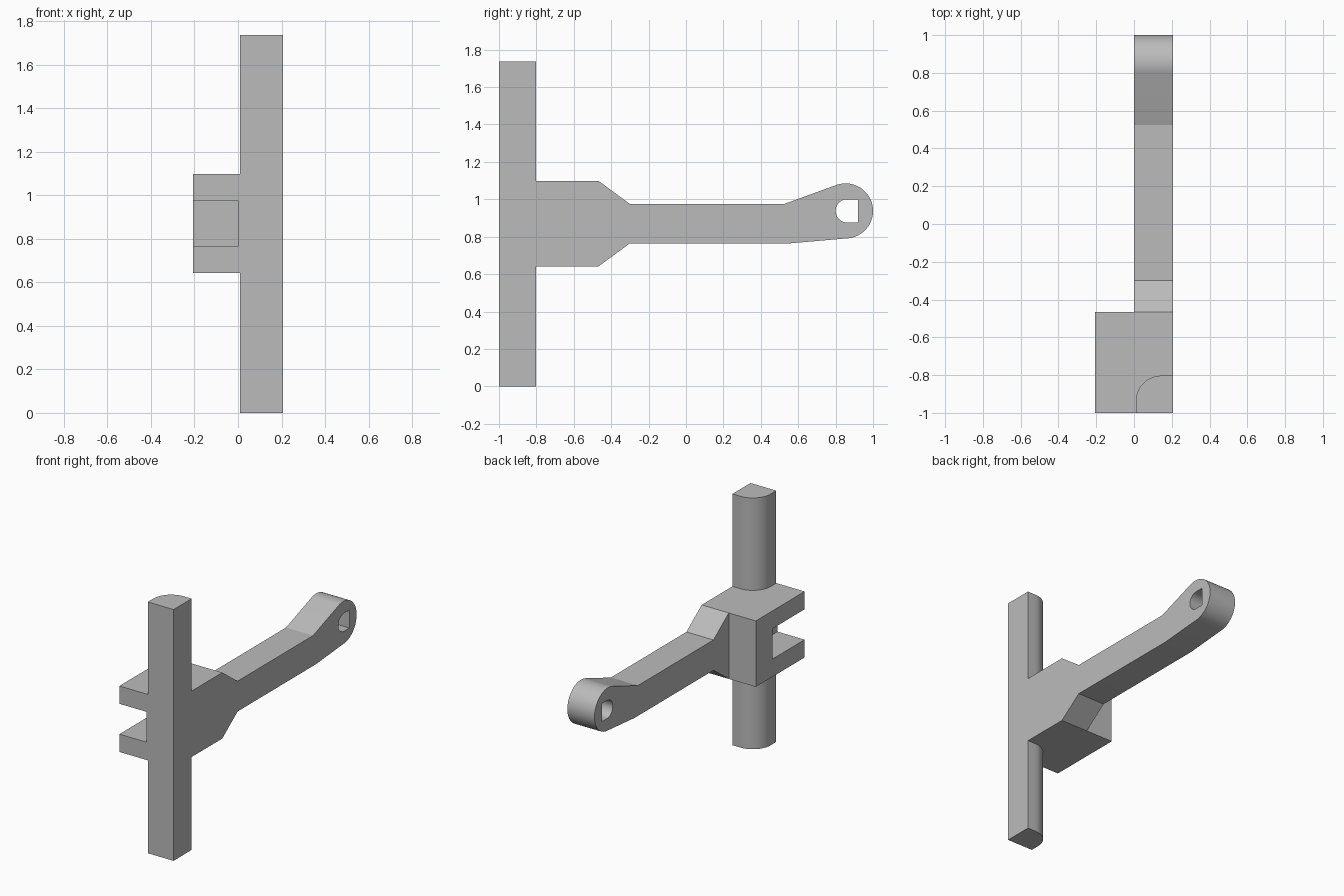
import bpy, bmesh
from math import sin, cos, radians
from mathutils import Vector

cube = bpy.data.objects.get("Cube")
if cube:
    bpy.data.objects.remove(cube, do_unlink=True)

grey = bpy.data.materials.new("plain grey")
grey.use_nodes = True
colour = (0.5, 0.5, 0.5, 1)
grey.diffuse_color = colour
grey.node_tree.nodes["Principled BSDF"].inputs["Base Color"].default_value = colour

HALF = 0.207          # half width across x
LOW, HIGH = 0.765, 0.975   # arm bar heights
BASE, CROWN = 0.642, 1.098  # hub heights
HUB_BACK = -0.467


def arc(cx, cy, r, start, end, steps):
    angles = [radians(start + (end - start) * i / steps) for i in range(steps + 1)]
    return [(cx + r * cos(a), cy + r * sin(a)) for a in angles]


def prism(name, points, axis, start, end):
    """Extrude a (y, z) profile along x, or an (x, y) profile along z."""
    bm = bmesh.new()
    place = (lambda p: (start, *p)) if axis == "x" else (lambda p: (*p, start))
    face = bm.faces.new([bm.verts.new(place(p)) for p in points])
    made = bmesh.ops.extrude_face_region(bm, geom=[face])["geom"]
    shift = Vector((end - start, 0, 0) if axis == "x" else (0, 0, end - start))
    bmesh.ops.translate(bm, vec=shift, verts=[v for v in made if isinstance(v, bmesh.types.BMVert)])
    bmesh.ops.recalc_face_normals(bm, faces=bm.faces)
    mesh = bpy.data.meshes.new(name)
    bm.to_mesh(mesh)
    bm.free()
    mesh.materials.append(grey)
    obj = bpy.data.objects.new(name, mesh)
    bpy.context.collection.objects.link(obj)
    return obj


def combine(target, other, operation):
    bpy.context.view_layer.objects.active = target
    mod = target.modifiers.new(operation.lower(), "BOOLEAN")
    mod.operation, mod.solver, mod.object = operation, "EXACT", other
    bpy.ops.object.modifier_apply(modifier=mod.name)
    bpy.data.objects.remove(other, do_unlink=True)


# Lever arm: tall hub, tapering into a bar that ends in a round eye
profile = [(-1, BASE), (HUB_BACK, BASE), (-0.3, LOW), (0.56, LOW)]
profile += arc(0.853, 0.938, 0.147, -85, 110, 40)
profile += [(0.525, HIGH), (-0.3, HIGH), (HUB_BACK, CROWN), (-1, CROWN)]
lever = prism("lever_arm", profile, "x", 0, HALF)

# D-shaped hole through the eye
hole = [(0.92, 0.876), (0.92, 1.0)] + arc(0.862, 0.938, 0.062, 90, 270, 20)
combine(lever, prism("eye_hole", hole, "x", -0.1, 0.4), "DIFFERENCE")

# Forked block beside the hub, slotted from the front
SLOT = -0.65
fork = [(-1, BASE), (HUB_BACK, BASE), (HUB_BACK, CROWN), (-1, CROWN),
        (-1, HIGH), (SLOT, HIGH), (SLOT, LOW), (-1, LOW)]
combine(lever, prism("fork", fork, "x", -HALF, 0), "UNION")

# Upright post with one rounded corner
post = [(0.01, -1), (HALF, -1), (HALF, -0.803)] + arc(0.145, -0.938, 0.135, 90, 180, 20)
combine(lever, prism("post", post, "z", 0, 1.737), "UNION")

# Merge flush faces and smooth the curved ones
bm = bmesh.new()
bm.from_mesh(lever.data)
bmesh.ops.remove_doubles(bm, verts=bm.verts, dist=0.0001)
bmesh.ops.dissolve_limit(bm, angle_limit=radians(0.5), verts=bm.verts, edges=bm.edges)
bm.to_mesh(lever.data)
bm.free()
lever.name = "lever_arm_with_post"
bpy.ops.object.select_all(action="DESELECT")
lever.select_set(True)
bpy.context.view_layer.objects.active = lever
bpy.ops.object.shade_smooth_by_angle(angle=radians(15))
